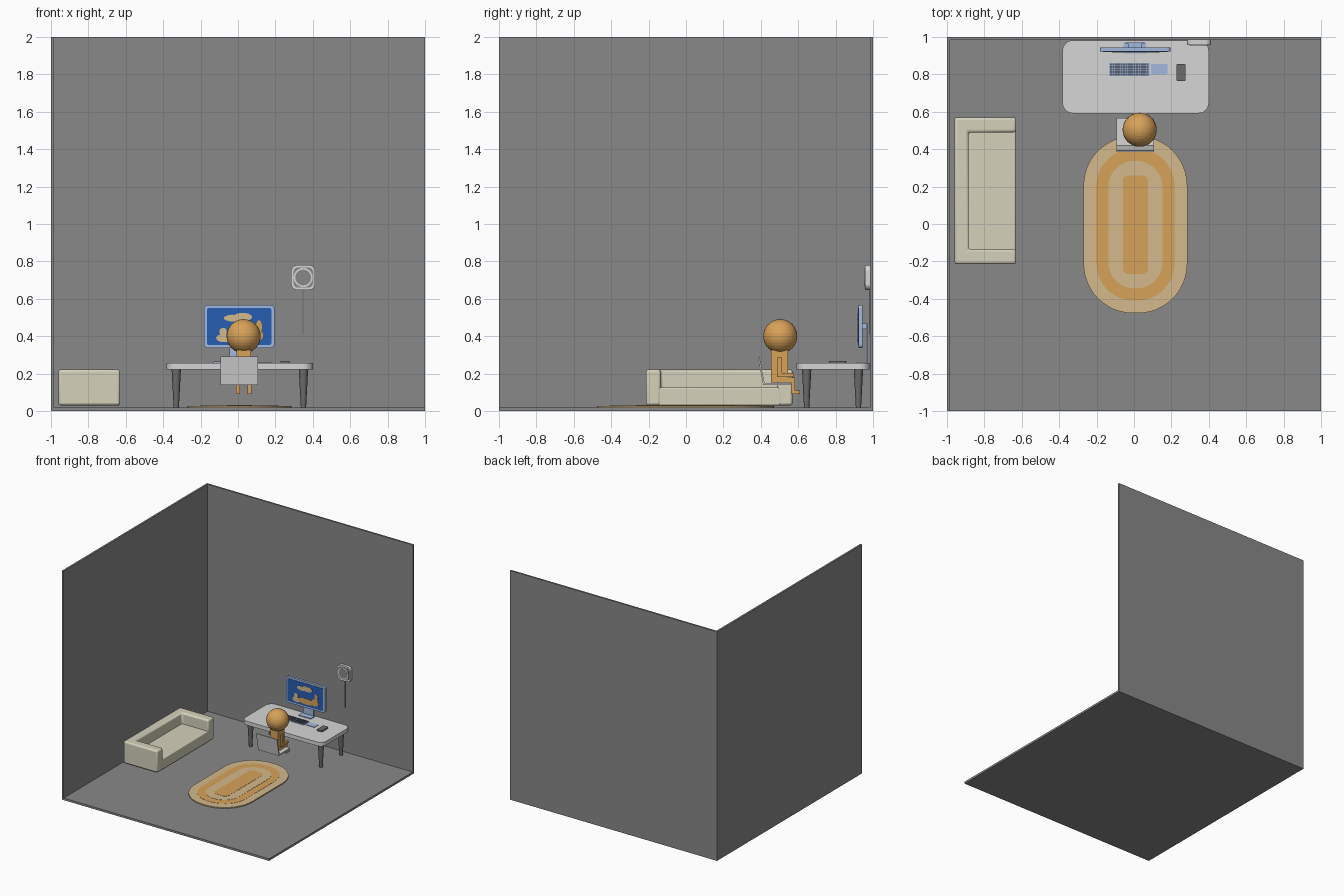
import bpy, bmesh, math
from mathutils import Vector, Matrix

if "Cube" in bpy.data.objects:
    bpy.data.objects.remove(bpy.data.objects["Cube"])


def material(name, rgb):
    m = bpy.data.materials.new(name)
    m.diffuse_color = (*rgb, 1)
    m.use_nodes = True
    m.node_tree.nodes["Principled BSDF"].inputs["Base Color"].default_value = m.diffuse_color
    return m


GREY = material("wall grey", (0.25, 0.25, 0.25))
WHITE = material("off white", (0.67, 0.67, 0.67))
DARK = material("dark grey", (0.15, 0.15, 0.15))
CREAM = material("sofa cream", (0.66, 0.64, 0.50))
ORANGE = material("orange", (0.68, 0.36, 0.10))
TAN = material("tan", (0.66, 0.49, 0.27))
PALE = material("pale blue", (0.36, 0.48, 0.73))
BLUE = material("screen blue", (0.02, 0.11, 0.45))
SLATE = material("key slate", (0.09, 0.11, 0.15))


def finish(bm, name, mat, bevel=0, segments=3):
    bmesh.ops.recalc_face_normals(bm, faces=bm.faces)
    mesh = bpy.data.meshes.new(name)
    bm.to_mesh(mesh)
    bm.free()
    ob = bpy.data.objects.new(name, mesh)
    bpy.context.collection.objects.link(ob)
    mesh.materials.append(mat)
    if bevel:
        mod = ob.modifiers.new("round edges", "BEVEL")
        mod.width, mod.segments = bevel, segments
        smooth(ob)
    return ob


def smooth(ob):
    bpy.ops.object.select_all(action="DESELECT")
    ob.select_set(True)
    bpy.context.view_layer.objects.active = ob
    bpy.ops.object.shade_smooth_by_angle(angle=math.radians(35))


def add_box(bm, x, y, z):
    c = Vector([(a + b) / 2 for a, b in (x, y, z)])
    s = [b - a for a, b in (x, y, z)]
    bmesh.ops.create_cube(bm, size=1, matrix=Matrix.Translation(c) @ Matrix.Diagonal((*s, 1)))


def box(name, x, y, z, mat, bevel=0):
    bm = bmesh.new()
    add_box(bm, x, y, z)
    return finish(bm, name, mat, bevel)


def prism(name, pts, axis, lo, hi, mat, bevel=0):
    """Extrude a 2D outline from lo to hi along the given axis."""
    place = {"x": lambda u, v, w: (w, u, v),
             "y": lambda u, v, w: (u, w, v),
             "z": lambda u, v, w: (u, v, w)}[axis]
    bm = bmesh.new()
    f = bm.faces.new([bm.verts.new(place(u, v, lo)) for u, v in pts])
    ext = bmesh.ops.extrude_face_region(bm, geom=[f])["geom"]
    move = Vector(place(0, 0, hi - lo))
    bmesh.ops.translate(bm, verts=[g for g in ext if isinstance(g, bmesh.types.BMVert)], vec=move)
    return finish(bm, name, mat, bevel)


def rounded(u0, u1, v0, v1, r, n=8):
    pts = []
    corners = [(u1 - r, v1 - r), (u0 + r, v1 - r), (u0 + r, v0 + r), (u1 - r, v0 + r)]
    for k, (cu, cv) in enumerate(corners):
        for i in range(n + 1):
            a = math.pi / 2 * (k + i / n)
            pts.append((cu + r * math.cos(a), cv + r * math.sin(a)))
    return pts


def ellipse(cu, cv, ru, rv, n=24):
    return [(cu + ru * math.cos(2 * math.pi * i / n),
             cv + rv * math.sin(2 * math.pi * i / n)) for i in range(n)]


# Room shell
box("floor", (-1, 1), (-1, 1), (0, 0.018), GREY)
box("left_wall", (-1, -0.984), (-1, 1), (0.018, 2), GREY)
box("back_wall", (-0.984, 1), (0.984, 1), (0.018, 2), GREY)

# Sofa: U-shaped back and arms around a low seat
sofa = [(-0.96, -0.215), (-0.63, -0.215), (-0.63, -0.135), (-0.885, -0.135),
        (-0.885, 0.49), (-0.63, 0.49), (-0.63, 0.57), (-0.96, 0.57)]
prism("sofa_back_and_arms", sofa, "z", 0.03, 0.222, CREAM, 0.014)
box("sofa_seat", (-0.90, -0.632), (-0.15, 0.505), (0.03, 0.125), CREAM, 0.008)

# Rug: nested bands, each a thin step above the last
bands = [(0.0, 0.265, TAN), (0.068, 0.2, ORANGE), (0.133, 0.138, TAN), (0.21, 0.03, ORANGE)]
for i, (inset, r, mat) in enumerate(bands):
    prism(f"rug_band_{i + 1}", rounded(-0.27 + inset, 0.285 - inset, -0.477 + inset, 0.47 - inset, r, 12),
          "z", 0.018, 0.027 + 0.0015 * i, mat)

# Desk top and tapered legs
prism("desk_top", rounded(-0.382, 0.4, 0.592, 0.982, 0.055), "z", 0.222, 0.256, WHITE)
for x in (-0.33, 0.35):
    for y in (0.645, 0.922):
        bm = bmesh.new()
        bmesh.ops.create_cone(bm, cap_ends=True, segments=16, radius1=0.014, radius2=0.025, depth=0.205,
                              matrix=Matrix.Translation((x, y, 0.1205)))
        smooth(finish(bm, "desk_leg", DARK))

# Monitor with screen, picture plates and stand
prism("monitor_frame", rounded(-0.182, 0.194, 0.338, 0.566, 0.018), "y", 0.922, 0.944, PALE)
prism("monitor_screen", rounded(-0.166, 0.178, 0.354, 0.55, 0.008), "y", 0.919, 0.925, BLUE)
picture = [("cloud", -0.03, 0.497, 0.045, 0.018, TAN), ("cloud", 0.025, 0.503, 0.05, 0.022, TAN),
           ("hill", -0.075, 0.39, 0.042, 0.022, TAN), ("hill", -0.08, 0.425, 0.02, 0.02, TAN),
           ("shape", 0.02, 0.395, 0.08, 0.026, ORANGE), ("shape", 0.1, 0.405, 0.035, 0.03, ORANGE),
           ("shape", 0.112, 0.45, 0.016, 0.036, ORANGE)]
for i, (name, u, v, ru, rv, mat) in enumerate(picture):
    prism(f"picture_{name}", ellipse(u, v, ru, rv), "y", 0.9175 - 0.0003 * i, 0.9195, mat)
box("monitor_arm", (-0.03, 0.04), (0.944, 0.966), (0.438, 0.468), PALE)
box("monitor_neck", (-0.045, 0.055), (0.962, 0.97), (0.256, 0.468), PALE)
box("monitor_base", (-0.055, 0.065), (0.912, 0.97), (0.256, 0.263), PALE)

# Keyboard with a grid of keys
box("keyboard_base", (-0.133, 0.082), (0.79, 0.862), (0.256, 0.262), PALE)
bm = bmesh.new()
cols, rows = 15, 5
for i in range(cols):
    for j in range(rows):
        x, y = -0.129 + i * 0.0139, 0.7935 + j * 0.0133
        add_box(bm, (x, x + 0.0119), (y, y + 0.0113), (0.261, 0.266))
finish(bm, "keyboard_keys", SLATE)

# Small desk items
box("touch_pad", (0.09, 0.178), (0.8, 0.855), (0.256, 0.26), PALE)
prism("phone", rounded(0.226, 0.276, 0.764, 0.856, 0.008, 4), "z", 0.256, 0.268, DARK)

# Wall fan: rounded case, recessed panel, ring, centre and pull cord
prism("fan_case", rounded(0.284, 0.413, 0.648, 0.78, 0.032), "y", 0.958, 0.985, WHITE)
prism("fan_panel", rounded(0.297, 0.40, 0.661, 0.767, 0.022), "y", 0.9565, 0.96, GREY)
prism("fan_ring", ellipse(0.3485, 0.714, 0.051, 0.051), "y", 0.955, 0.959, WHITE)
prism("fan_centre", ellipse(0.3485, 0.714, 0.042, 0.042), "y", 0.9535, 0.957, GREY)
box("fan_cord", (0.346, 0.35), (0.978, 0.982), (0.41, 0.65), DARK)

# Chair: leaning back panel and flat seat
prism("chair_back", [(0.384, 0.292), (0.392, 0.292), (0.422, 0.14), (0.412, 0.14)],
      "x", -0.094, 0.107, WHITE)
box("chair_seat", (-0.094, 0.107), (0.412, 0.566), (0.138, 0.15), WHITE)

# Seated figure: round head, block torso, bent limbs
bm = bmesh.new()
bmesh.ops.create_uvsphere(bm, u_segments=32, v_segments=16, radius=0.091,
                          matrix=Matrix.Translation((0.03, 0.504, 0.4)))
finish(bm, "head", ORANGE)
box("torso", (-0.008, 0.07), (0.455, 0.545), (0.165, 0.325), ORANGE)
arm = [(0.487, 0.285), (0.514, 0.285), (0.514, 0.203), (0.578, 0.203), (0.578, 0.182), (0.487, 0.182)]
leg = [(0.455, 0.178), (0.582, 0.178), (0.582, 0.11), (0.61, 0.11), (0.61, 0.092),
       (0.562, 0.092), (0.562, 0.152), (0.455, 0.152)]
for side, name in ((-1, "left"), (1, "right")):
    cx = 0.031 + side * 0.042
    prism(f"{name}_arm", arm, "x", cx - 0.01, cx + 0.01, ORANGE)
    cx = 0.031 + side * 0.03
    prism(f"{name}_leg", leg, "x", cx - 0.011, cx + 0.011, ORANGE)
